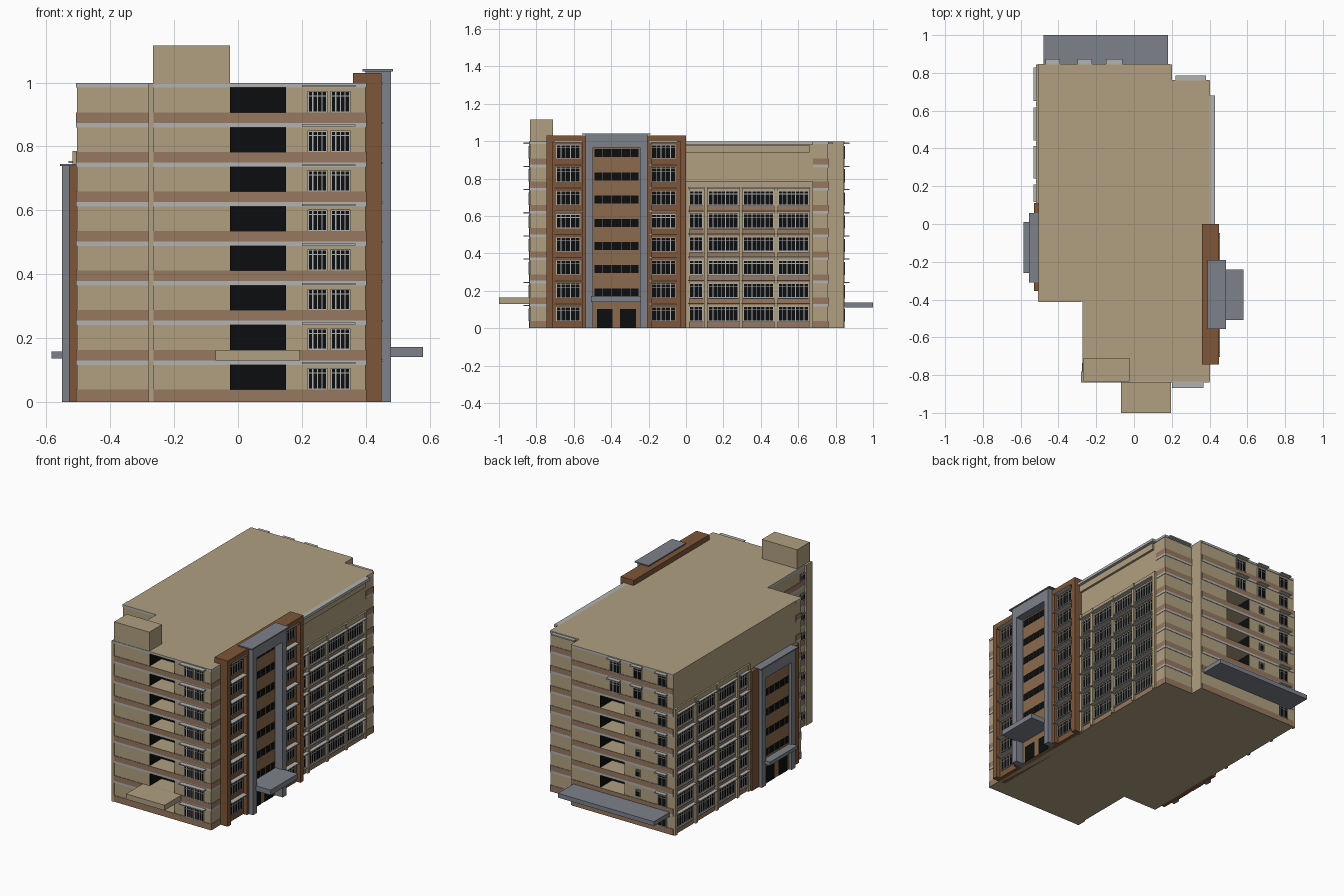
import bpy, bmesh
from mathutils import Matrix, Vector

if "Cube" in bpy.data.objects:
    bpy.data.objects.remove(bpy.data.objects["Cube"])


def lin(h):
    c = [int(h[i:i + 2], 16) / 255 for i in (0, 2, 4)]
    return [v / 12.92 if v < .04 else ((v + .055) / 1.055) ** 2.4 for v in c] + [1]


MATS = {}
for n, h in dict(beige='b0a080', band='967860', rust='7d5638', steel='7d818a', pale='b2b2b0',
                 black='0c0d0e', panel='8b6b4e').items():
    MATS[n] = bpy.data.materials.new(n)
    MATS[n].diffuse_color = lin(h)

PARTS = {}   # part name -> (bmesh, material)


def box(part, mat, x0, x1, y0, y1, z0, z1):
    bm = PARTS.setdefault(part, (bmesh.new(), mat))[0]
    m = Matrix.Translation(((x0 + x1) / 2, (y0 + y1) / 2, (z0 + z1) / 2)) @ Matrix.Diagonal(
        (abs(x1 - x0), abs(y1 - y0), abs(z1 - z0), 1))
    bmesh.ops.create_cube(bm, size=1, matrix=m)


# wall planes: axis of the normal, position, outward sign
FRONT, FRONT_L = ('y', -.835, -1), ('y', -.41, -1)
BACK, BACK_R = ('y', .845, 1), ('y', .76, 1)
RIGHT, LEFT, STAIR = ('x', .4, 1), ('x', -.505, -1), ('x', -.27, -1)


def on(wall, part, mat, u0, u1, d0, d1, z0, z1):
    """Box on a wall: u along it, d outward from it."""
    ax, p, s = wall
    a, b = p + s * d0, p + s * d1
    if ax == 'y':
        box(part, mat, u0, u1, a, b, z0, z1)
    else:
        box(part, mat, a, b, u0, u1, z0, z1)


def window(wall, u0, u1, z0, z1, n=3, d=0, ledge=0):
    on(wall, 'window_glass', 'black', u0, u1, d - .005, d + .002, z0, z1)
    t = .004
    for i in range(n + 1):
        u = u0 + (u1 - u0 - t) * i / n
        on(wall, 'window_frames', 'pale', u, u + t, d, d + .006, z0, z1)
    for z in (z0, z0 + (z1 - z0) * .74, z1 - t):
        on(wall, 'window_frames', 'pale', u0, u1, d, d + .005, z, z + t * .8)
    if ledge:
        on(wall, 'window_ledges', 'pale', u0 - .008, u1 + .008, d, d + ledge, z1 + .012, z1 + .018)


P, TOP = .124, .998
FLOORS = [.006 + P * k for k in range(8)]


def bands(wall, u0, u1):
    for z in FLOORS:
        on(wall, 'brown_bands', 'band', u0, u1, 0, .003, max(z, .0) if z > .01 else 0, z + .033)
        on(wall, 'grey_bands', 'pale', u0, u1, 0, .003, z + P - .014, z + P)


# main body, plan outline with the loggia shafts cut in
D = .12
plan = [(-.505, .845), (-.505, -.41), (-.27, -.41), (-.27, -.835),
        (-.025, -.835), (-.025, -.835 + D), (.15, -.835 + D), (.15, -.835),
        (.4, -.835), (.4, .76), (.2, .76), (.2, .845),
        (0, .845), (0, .845 - D), (-.17, .845 - D), (-.17, .845)]
bm = bmesh.new()
f = bm.faces.new([bm.verts.new((x, y, 0)) for x, y in plan])
r = bmesh.ops.extrude_face_region(bm, geom=[f])
bmesh.ops.translate(bm, vec=Vector((0, 0, TOP)), verts=[v for v in r['geom'] if isinstance(v, bmesh.types.BMVert)])
bmesh.ops.recalc_face_normals(bm, faces=bm.faces)
PARTS['main_body'] = (bm, 'beige')


# loggias: slabs between open storeys, black lining
def loggia(wall, u0, u1, open_floors):
    solid = 0
    for k in open_floors:
        z0, z1 = FLOORS[k] + .033, FLOORS[k] + P - .014
        on(wall, 'loggia_slabs', 'beige', u0, u1, -D, 0, solid, z0)
        on(wall, 'loggia_lining', 'black', u0, u1, -D, -D + .004, z0, z1)
        for a, b in ((u0, u0 + .003), (u1 - .003, u1)):
            on(wall, 'loggia_lining', 'black', a, b, -D, -.002, z0, z1)
        solid = z1
    on(wall, 'loggia_slabs', 'beige', u0, u1, -D, 0, solid, TOP)


loggia(FRONT, -.025, .15, range(8))
loggia(BACK, -.17, 0, range(1, 6))

# storey bands
for w, a, b in ((FRONT, -.265, .4), (FRONT_L, -.505, -.28), (STAIR, -.82, -.41), (LEFT, -.41, -.355),
                (BACK, -.505, .19), (BACK_R, .2, .4), (RIGHT, .68, .76), (RIGHT, -.835, -.745)):
    bands(w, a, b)

# front: windows, corner pilaster, stair head, canopy
for z in FLOORS:
    for u in (.218, .29):
        window(FRONT, u, u + .062, z + .033, z + .1, 4)
    on(FRONT, 'window_ledges', 'pale', .2, .368, 0, .033, z + .112, z + .118)
    window(STAIR, -.785, -.735, z + .035, z + .08, 2)
box('corner_pilaster', 'beige', -.281, -.265, -.84, -.78, 0, TOP)
box('stair_head', 'beige', -.267, -.025, -.835, -.71, .99, 1.117)
box('front_canopy', 'beige', -.07, .195, -1, -.83, .13, .163)

# back: windows and canopy
for k, z in enumerate(FLOORS):
    window(BACK, -.46, -.4, z + .03, z + .1, 2, ledge=.028)
    if k > 5:
        window(BACK, -.14, -.07, z + .03, z + .1, 3, ledge=.028)
        window(BACK, -.29, -.23, z + .03, z + .1, 2, ledge=.028)
    elif k > 0:
        window(BACK, -.28, -.245, z + .045, z + .09, 1)
box('back_canopy', 'steel', -.48, .18, .84, 1, .11, .137)


# window bays with pilasters on a long side
def bays(wall, spans, pilasters):
    for z in FLOORS[:6]:
        for a, b in spans:
            on(wall, 'brown_bands', 'band', a - .004, b + .004, 0, .003, z - .006, z + .03)
            window(wall, a, b, z + .033, z + .11, max(2, round((b - a) / .024)), ledge=.026)
            on(wall, 'window_sills', 'pale', a, b, 0, .012, z + .026, z + .032)
    for u in pilasters:
        on(wall, 'bay_pilasters', 'beige', u - .01, u + .01, 0, .014, 0, .785)
    on(wall, 'bay_pilasters', 'beige', pilasters[0], pilasters[-1] + .01, 0, .01, .755, .785)


bays(RIGHT, [(.018, .09), (.12, .28), (.305, .47), (.492, .655)], [.008, .105, .293, .481, .668])
bays(LEFT, [(.125, .2), (.25, .405), (.45, .61), (.66, .82)], [.118, .225, .428, .635, .834])

# right: top beam and roof-edge ledge
on(RIGHT, 'top_beam', 'beige', 0, .66, 0, .014, .94, .98)
on(RIGHT, 'roof_edge_ledge', 'pale', 0, .66, 0, .03, .982, TOP)
on(RIGHT, 'roof_edge_ledge', 'pale', .66, .68, 0, .03, .982, TOP)
box('back_corner_ledge', 'pale', .22, .38, .76, .785, .985, .993)

# right: rust-coloured entrance block with recessed window bays
X = .4
box('right_entrance_block', 'rust', .36, .425, -.745, 0, 0, 1.03)
for a, b in ((-.745, -.712), (-.03, 0), (-.555, -.53), (-.21, -.185)):
    box('right_entrance_block', 'rust', .42, .45, a, b, 0, 1.03)
box('right_entrance_block', 'rust', .36, .45, -.745, 0, .995, 1.03)
for z in FLOORS:
    for a, b in ((-.695, -.565), (-.187, -.055)):
        window(RIGHT, a, b, z + .032, z + .108, 5, .025, .03)


# grey portal: posts, head, cap, strip windows, canopy, doors
def portal(wall, side, y0, y1, base, out, top, floors, canopy, door):
    t = .04
    for a, b in ((y0, y0 + t), (y1 - t, y1)):
        on(wall, side + '_portal', 'steel', a, b, 0, out, 0, top)
    on(wall, side + '_portal', 'steel', y0, y1, 0, out, top - .07, top)
    on(wall, side + '_portal_cap', 'steel', y0 - .02, y1 + .017, -.01, out + .006, top, top + .007)
    on(wall, side + '_portal_panel', 'panel', y0 + t, y1 - t, 0, base + .004, 0, top - .07)
    for k in range(1, floors):
        z = FLOORS[k] + .04
        on(wall, 'strip_windows', 'black', y0 + t + .008, y1 - t - .008, base, base + .006, z, z + .043)
        for i in range(1, 5):
            u = y0 + t + (y1 - y0 - 2 * t) * i / 5
            on(wall, 'strip_mullions', 'panel', u - .0015, u + .0015, base, base + .008, z, z + .043)
    c0, c1, cd, cz0, cz1 = canopy
    on(wall, side + '_canopy', 'steel', c0, c1, 0, cd, cz0, cz1)
    m = (y0 + y1) / 2
    for a, b in ((m - .02 - door, m - .02), (m + .02, m + .02 + door)):
        on(wall, 'entrance_doors', 'black', a, b, base, base + .006, 0, .102)


portal(RIGHT, 'right', -.537, -.207, .025, .08, 1.035, 8, (-.508, -.24, .18, .14, .172), .085)

# left: lower entrance block and portal
box('left_entrance_block', 'rust', -.53, -.5, -.355, .11, 0, .74)
portal(LEFT, 'left', -.29, .042, .025, .046, .738, 6, (-.26, .01, .08, .135, .157), .085)

# make one object per part
for name, (bm, mat) in PARTS.items():
    me = bpy.data.meshes.new(name)
    bm.to_mesh(me)
    bm.free()
    me.materials.append(MATS[mat])
    bpy.context.collection.objects.link(bpy.data.objects.new(name, me))

for m in bpy.data.materials:
    if m.users and not m.is_grease_pencil:
        m.use_nodes = True
        m.node_tree.nodes["Principled BSDF"].inputs["Base Color"].default_value = m.diffuse_color
